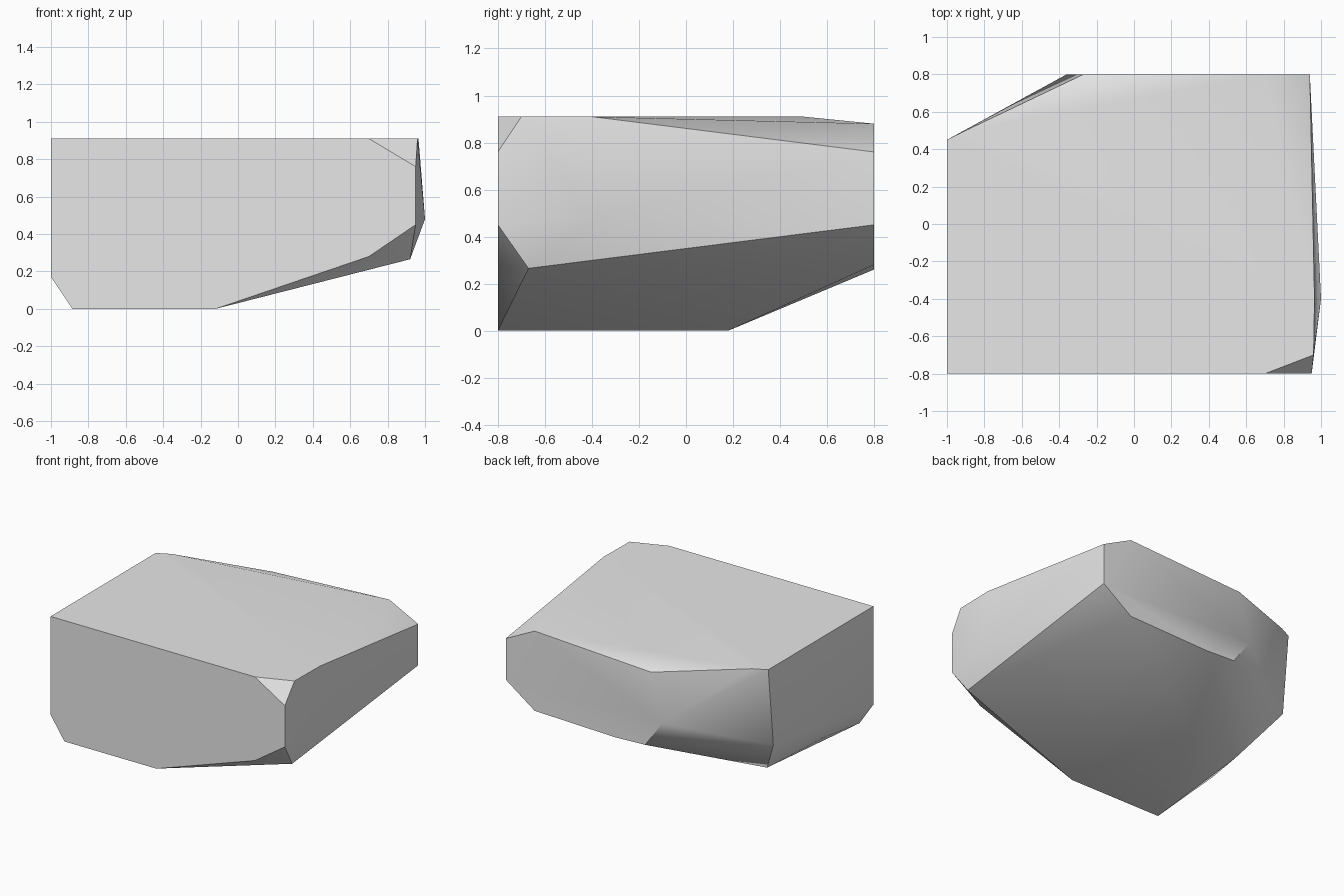
import bpy
import bmesh
import math

FRONT, BACK, LEFT, RIGHT, TOP = -0.8, 0.8, 1.0, -1.0, 0.91

cube = bpy.data.objects.get("Cube")
if cube:
    bpy.data.objects.remove(cube, do_unlink=True)


def make_material(name, colour):
    material = bpy.data.materials.new(name)
    material.use_nodes = True
    material.diffuse_color = colour
    material.node_tree.nodes["Principled BSDF"].inputs["Base Color"].default_value = colour
    return material


def hull_object(name, points, material):
    """Wrap a set of corner points in a convex, faceted shell."""
    mesh = bpy.data.meshes.new(name)
    bm = bmesh.new()
    for point in points:
        bm.verts.new(point)
    hull = bmesh.ops.convex_hull(bm, input=bm.verts[:])
    unused = {v for v in hull["geom_interior"] + hull["geom_unused"]
              if isinstance(v, bmesh.types.BMVert)}
    bmesh.ops.delete(bm, geom=list(unused), context="VERTS")
    # Merge coplanar triangles into clean flat facets
    bmesh.ops.dissolve_limit(bm, angle_limit=math.radians(1),
                             verts=bm.verts[:], edges=bm.edges[:])
    bmesh.ops.recalc_face_normals(bm, faces=bm.faces[:])
    bm.to_mesh(mesh)
    bm.free()
    mesh.materials.append(material)
    obj = bpy.data.objects.new(name, mesh)
    bpy.context.collection.objects.link(obj)
    return obj


# Front face outline (x, z), cut flat with clipped corners
front = [(RIGHT, TOP), (RIGHT, 0.17), (-0.885, 0), (-0.12, 0),
         (0.7, 0.28), (0.95, 0.45), (0.95, 0.76), (0.7, TOP)]

# Back face outline (x, z), smaller and raised off the ground
back = [(-0.27, 0.83), (-0.36, 0.465), (-0.22, 0.27), (0.03, 0.26),
        (0.7, 0.28), (0.94, 0.45), (0.94, 0.76), (0.7, 0.88)]

# Top outline (x, y)
top = [(RIGHT, 0.45), (-0.9, 0.5), (0.965, -0.4), (0.96, -0.7)]

# Ground contact outline (x, y)
ground = [(-0.34, 0.18), (-0.78, 0.15)]

# Bulges on the two sides
sides = [(LEFT, -0.4, 0.48), (0.92, -0.67, 0.265),
         (RIGHT, 0.39, 0.32), (-0.94, -0.28, 0.1)]

points = [(x, FRONT, z) for x, z in front]
points += [(x, BACK, z) for x, z in back]
points += [(x, y, TOP) for x, y in top]
points += [(x, y, 0) for x, y in ground]
points += sides

stone = make_material("stone_grey", (0.8, 0.8, 0.8, 1))
boulder = hull_object("boulder", points, stone)

# Smooth the shallow facets and keep the hard edges
bpy.ops.object.select_all(action="DESELECT")
boulder.select_set(True)
bpy.context.view_layer.objects.active = boulder
bpy.ops.object.shade_smooth_by_angle(angle=math.radians(30))
